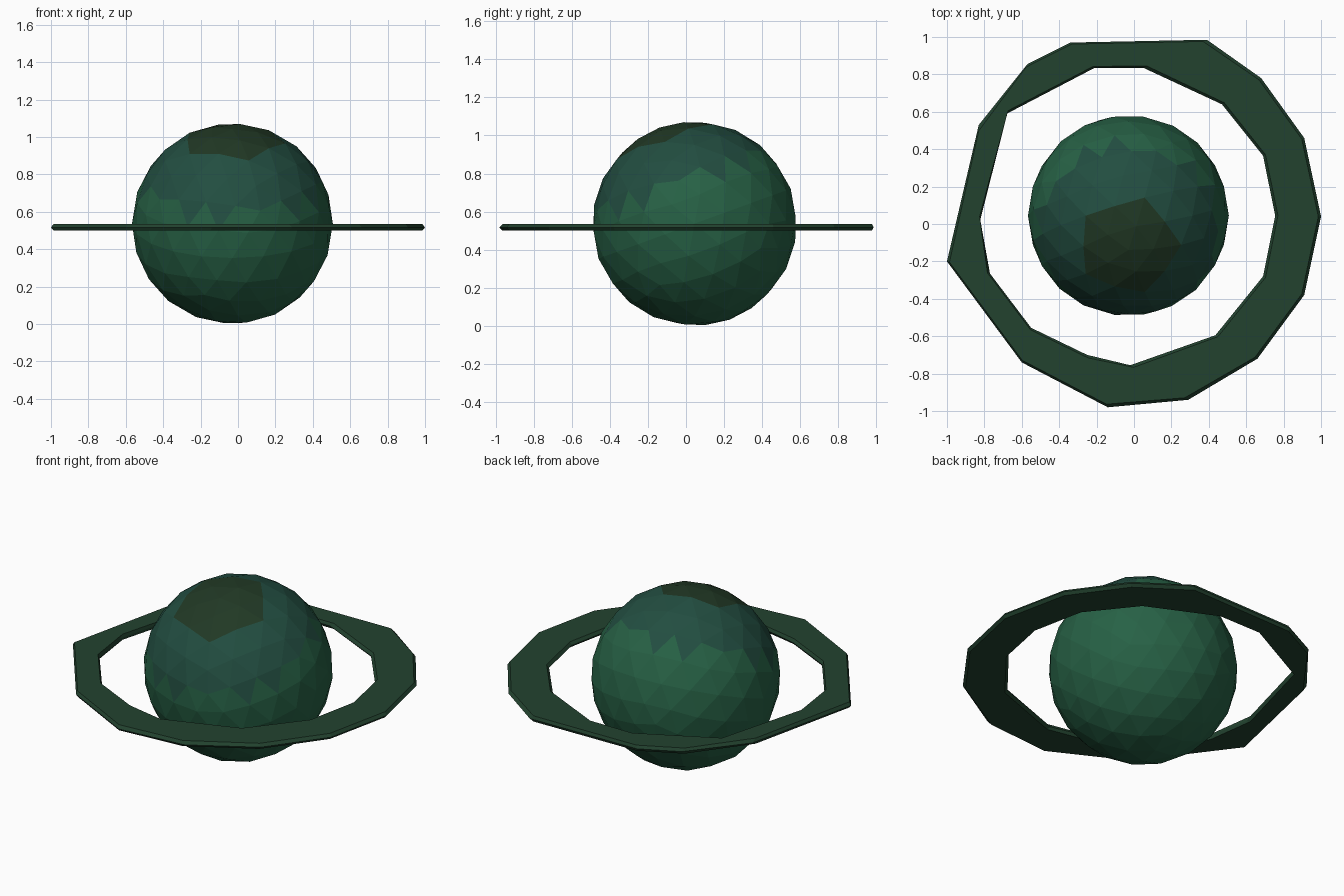
import bpy, bmesh, math
from mathutils import Vector

if "Cube" in bpy.data.objects:
    bpy.data.objects.remove(bpy.data.objects["Cube"])


def material(name, color):
    m = bpy.data.materials.new(name)
    m.diffuse_color = (*color, 1)
    m.use_nodes = True
    m.node_tree.nodes["Principled BSDF"].inputs["Base Color"].default_value = m.diffuse_color
    return m


def add_object(name, bm, mats):
    mesh = bpy.data.meshes.new(name)
    bm.to_mesh(mesh)
    bm.free()
    for m in mats:
        mesh.materials.append(m)
    ob = bpy.data.objects.new(name, mesh)
    bpy.context.collection.objects.link(ob)
    return ob


green = material("green", (0.02, 0.12, 0.06))
teal = material("teal", (0.016, 0.075, 0.052))
olive = material("olive", (0.015, 0.04, 0.018))
ring_green = material("ring_green", (0.016, 0.055, 0.028))

# Planet: faceted ball with colour bands around its tilted axis
bm = bmesh.new()
bmesh.ops.create_icosphere(bm, subdivisions=3, radius=0.537)
bm.normal_update()
for f in bm.faces:
    h = f.normal.z
    f.material_index = 2 if h > 0.87 else 1 if h > 0.4 else 0
planet = add_object("planet", bm, [green, teal, olive])
planet.location = (-0.03, 0.045, 0.537)
planet.rotation_euler.x = math.radians(20)

# Ring: irregular outer and inner outlines, clockwise from the back
outer = [(.39, .985), (.68, .78), (.91, .46), (1, .04), (.91, -.38), (.66, -.72),
         (.29, -.94), (-.14, -.98), (-.6, -.74), (-1, -.2), (-.83, .53),
         (-.57, .855), (-.34, .97)]
inner = [(.05, .835), (.47, .64), (.69, .365), (.755, .045), (.69, -.28),
         (.435, -.595), (-.02, -.755), (-.25, -.7), (-.55, -.555), (-.77, -.265),
         (-.825, .01), (-.68, .59), (-.21, .835)]
# Thin section with pointed rims: (share of the way inward, height)
section = [(0, .517), (.06, .535), (.94, .535), (1, .517), (.94, .5), (.06, .5)]

bm = bmesh.new()
loops = []
for o, i in zip(outer, inner):
    o, i = Vector(o), Vector(i)
    loops.append([bm.verts.new((*o.lerp(i, t), z)) for t, z in section])
n, k = len(loops), len(section)
for a in range(n):
    p, q = loops[a], loops[(a + 1) % n]
    for s in range(k):
        bm.faces.new((p[s], p[(s + 1) % k], q[(s + 1) % k], q[s]))
bmesh.ops.recalc_face_normals(bm, faces=bm.faces)
add_object("ring", bm, [ring_green])
